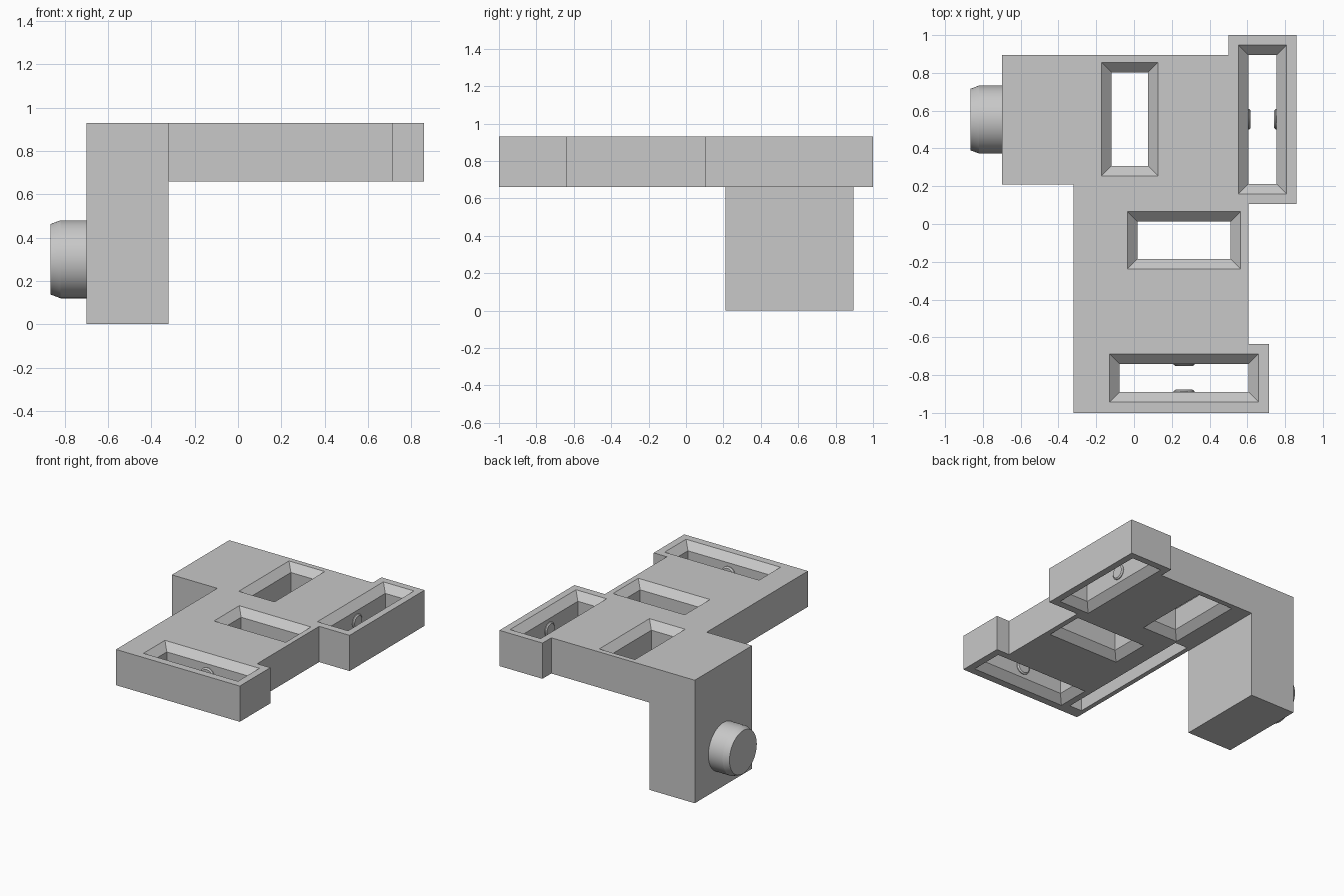
import bpy, bmesh
from math import cos, sin, tau, radians

if "Cube" in bpy.data.objects:
    bpy.data.objects.remove(bpy.data.objects["Cube"])

grey = bpy.data.materials.new("light grey")
grey.use_nodes = True
grey.diffuse_color = (0.58, 0.58, 0.58, 1)
grey.node_tree.nodes["Principled BSDF"].inputs["Base Color"].default_value = grey.diffuse_color

BOTTOM, TOP = 0.66, 0.93
MID = (BOTTOM + TOP) / 2


def loft(name, rings):
    """Closed solid through a stack of matching rings of points."""
    bm = bmesh.new()
    loops = [[bm.verts.new(p) for p in ring] for ring in rings]
    n = len(loops[0])
    for a, b in zip(loops, loops[1:]):
        for i in range(n):
            j = (i + 1) % n
            bm.faces.new((a[i], a[j], b[j], b[i]))
    bm.faces.new(loops[0][::-1])
    bm.faces.new(loops[-1])
    bmesh.ops.recalc_face_normals(bm, faces=bm.faces)
    mesh = bpy.data.meshes.new(name)
    bm.to_mesh(mesh)
    bm.free()
    mesh.materials.append(grey)
    obj = bpy.data.objects.new(name, mesh)
    bpy.context.collection.objects.link(obj)
    return obj


def rect(x0, x1, y0, y1, z, inset=0):
    x0, x1, y0, y1 = x0 + inset, x1 - inset, y0 + inset, y1 - inset
    return [(x0, y0, z), (x1, y0, z), (x1, y1, z), (x0, y1, z)]


def box(name, x0, x1, y0, y1, z0, z1):
    return loft(name, [rect(x0, x1, y0, y1, z) for z in (z0, z1)])


def round_part(name, centre, axis, sections, segments):
    """Turned part along x or y; sections are (position, radius)."""
    rings = []
    for pos, r in sections:
        ring = []
        for i in range(segments):
            u, z = centre[0] + r * cos(tau * i / segments), centre[1] + r * sin(tau * i / segments)
            ring.append((pos, u, z) if axis == "x" else (u, pos, z))
        rings.append(ring)
    obj = loft(name, rings)
    bpy.ops.object.select_all(action="DESELECT")
    obj.select_set(True)
    bpy.context.view_layer.objects.active = obj
    bpy.ops.object.shade_smooth_by_angle(angle=radians(15))
    return obj


def combine(target, other, operation):
    mod = target.modifiers.new(operation.lower(), "BOOLEAN")
    mod.operation, mod.solver, mod.object = operation, "EXACT", other
    bpy.ops.object.select_all(action="DESELECT")
    bpy.context.view_layer.objects.active = target
    target.select_set(True)
    bpy.ops.object.modifier_apply(modifier=mod.name)
    bpy.data.objects.remove(other)


# Stepped plate with its downward leg
outline = [(-0.70, 0.21), (-0.32, 0.21), (-0.32, -1), (0.715, -1), (0.715, -0.635),
           (0.605, -0.635), (0.605, 0.105), (0.86, 0.105), (0.86, 1), (0.50, 1),
           (0.50, 0.895), (-0.70, 0.895)]
body = loft("bracket_body", [[(x, y, z) for x, y in outline] for z in (BOTTOM, TOP)])
combine(body, box("leg", -0.70, -0.32, 0.21, 0.895, 0, MID), "UNION")

# Merge flush faces of plate and leg
bm = bmesh.new()
bm.from_mesh(body.data)
bmesh.ops.remove_doubles(bm, verts=bm.verts, dist=0.0005)
bmesh.ops.dissolve_limit(bm, angle_limit=radians(1), verts=bm.verts, edges=bm.edges)
bm.to_mesh(body.data)
bm.free()

# Through windows, chamfered on the top and the underside
CHAMFER, OVER = 0.053, 0.01
windows = [(-0.172, 0.127, 0.255, 0.855), (0.552, 0.808, 0.16, 0.948),
           (-0.035, 0.565, -0.237, 0.065), (-0.13, 0.66, -0.943, -0.687)]
for w in windows:
    levels = [(BOTTOM - OVER, -OVER), (BOTTOM + CHAMFER, CHAMFER),
              (TOP - CHAMFER, CHAMFER), (TOP + OVER, -OVER)]
    combine(body, loft("window_cutter", [rect(*w, z, inset) for z, inset in levels]), "DIFFERENCE")

# Blind slot in the underside
combine(body, box("slot_cutter", -0.285, -0.18, -0.91, 0.235, BOTTOM - OVER, BOTTOM + 0.16),
        "DIFFERENCE")

# Peg on the leg
round_part("leg_peg", (0.553, 0.30), "x", [(-0.69, 0.18), (-0.82, 0.18), (-0.865, 0.163)], 64)

# Snap nubs facing each other in the two end windows
for axis, along, low, high, label in (("x", 0.555, 0.605, 0.755, "side"),
                                      ("y", 0.265, -0.89, -0.74, "front")):
    for wall, direction, end in ((low, 1, "low"), (high, -1, "high")):
        sections = [(wall + direction * d, r) for d, r in ((-0.01, 0.055), (0.005, 0.055), (0.013, 0.045))]
        round_part(f"{label}_nub_{end}", (along, MID), axis, sections, 32)
